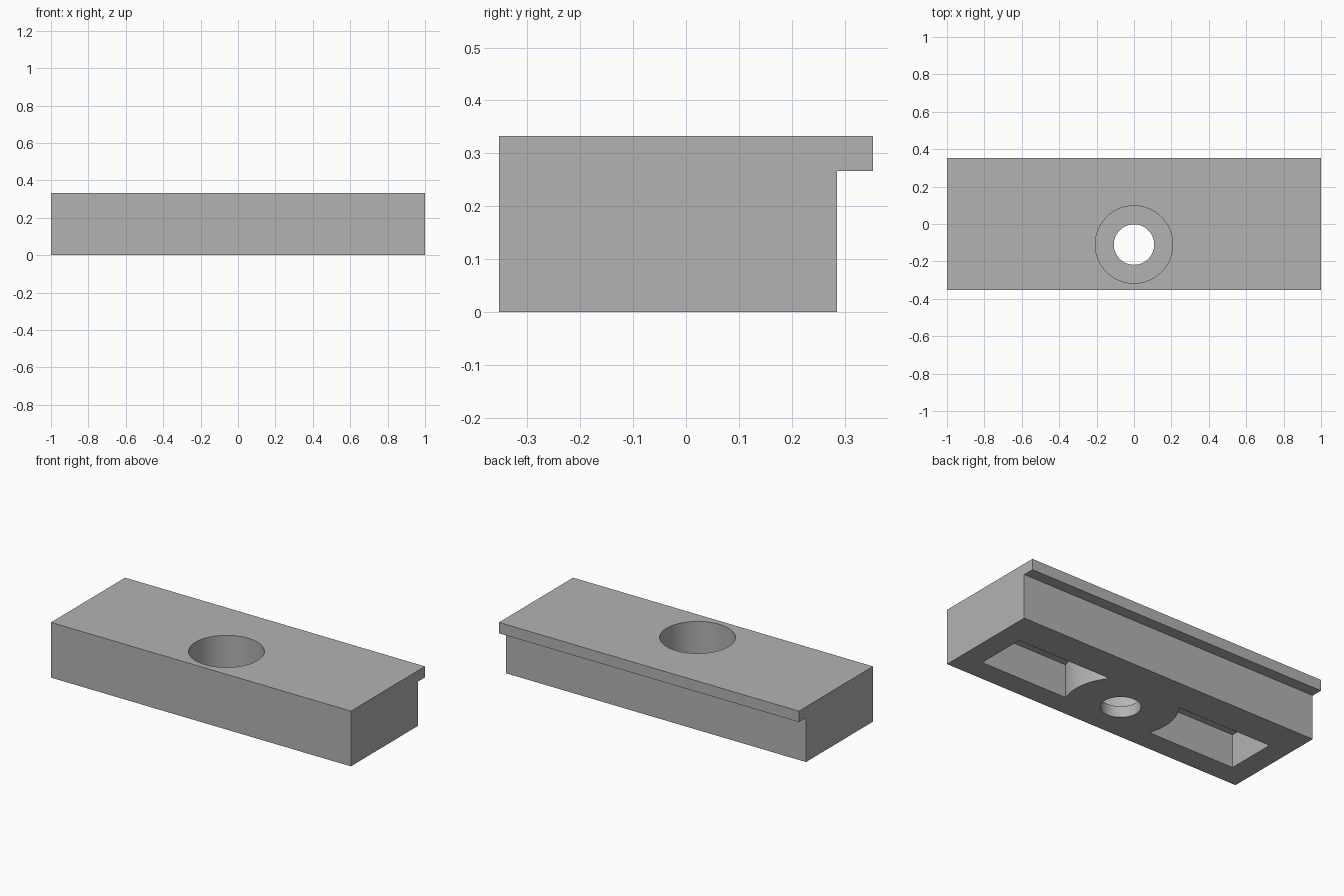
import bpy, bmesh, math
from mathutils import Vector

cube = bpy.data.objects.get("Cube")
if cube:
    bpy.data.objects.remove(cube, do_unlink=True)

HOLE_Y = -0.11      # centre of the bolt hole
HEIGHT = 0.333

grey = bpy.data.materials.new("plain grey")
grey.use_nodes = True
grey.diffuse_color = (0.45, 0.45, 0.45, 1)
grey.node_tree.nodes["Principled BSDF"].inputs["Base Color"].default_value = grey.diffuse_color


def prism(name, points, sweep):
    """Extrude a closed 3D outline along a vector."""
    bm = bmesh.new()
    face = bm.faces.new([bm.verts.new(p) for p in points])
    ext = bmesh.ops.extrude_face_region(bm, geom=[face])
    moved = [g for g in ext["geom"] if isinstance(g, bmesh.types.BMVert)]
    bmesh.ops.translate(bm, verts=moved, vec=Vector(sweep))
    bmesh.ops.recalc_face_normals(bm, faces=bm.faces)
    mesh = bpy.data.meshes.new(name)
    bm.to_mesh(mesh)
    bm.free()
    mesh.materials.append(grey)
    obj = bpy.data.objects.new(name, mesh)
    bpy.context.collection.objects.link(obj)
    return obj


def arc(radius, start, end, steps, z):
    """Points on a circle about the hole axis."""
    angles = [start + (end - start) * i / steps for i in range(steps + 1)]
    return [(radius * math.cos(a), HOLE_Y + radius * math.sin(a), z) for a in angles]


# Block with an overhanging lip along the back
front, back, lip, lip_z = -0.353, 0.285, 0.353, 0.267
outline = [(front, 0), (back, 0), (back, lip_z), (lip, lip_z), (lip, HEIGHT), (front, HEIGHT)]
block = prism("block", [(-1, y, z) for y, z in outline], (2, 0, 0))

# Through hole and wide counterbore
cutters = [
    prism("hole_cutter", arc(0.108, 0, math.tau, 64, -0.1)[:-1], (0, 0, 0.6)),
    prism("counterbore_cutter", arc(0.207, 0, math.tau, 96, 0.067)[:-1], (0, 0, 0.5)),
]

# Two underside pockets, each with a curved wall around the hole
y0, y1, wall_r = -0.22, 0.085, 0.31
curve = arc(wall_r, math.asin((y1 - HOLE_Y) / wall_r), math.asin((y0 - HOLE_Y) / wall_r), 24, -0.1)
pocket = [(0.867, y0, -0.1), (0.867, y1, -0.1)] + curve
for side, name in ((1, "left"), (-1, "right")):
    cutters.append(prism(name + "_pocket_cutter", [(side * x, y, z) for x, y, z in pocket], (0, 0, 0.3)))

for cutter in cutters:
    cutter.hide_render = True
    mod = block.modifiers.new(cutter.name, "BOOLEAN")
    mod.operation = "DIFFERENCE"
    mod.solver = "EXACT"
    mod.object = cutter

# Bake the cuts, then drop the cutters
bpy.context.view_layer.objects.active = block
block.select_set(True)
for mod in list(block.modifiers):
    bpy.ops.object.modifier_apply(modifier=mod.name)
for cutter in cutters:
    bpy.data.objects.remove(cutter, do_unlink=True)
bpy.ops.object.shade_smooth_by_angle(angle=math.radians(30))
